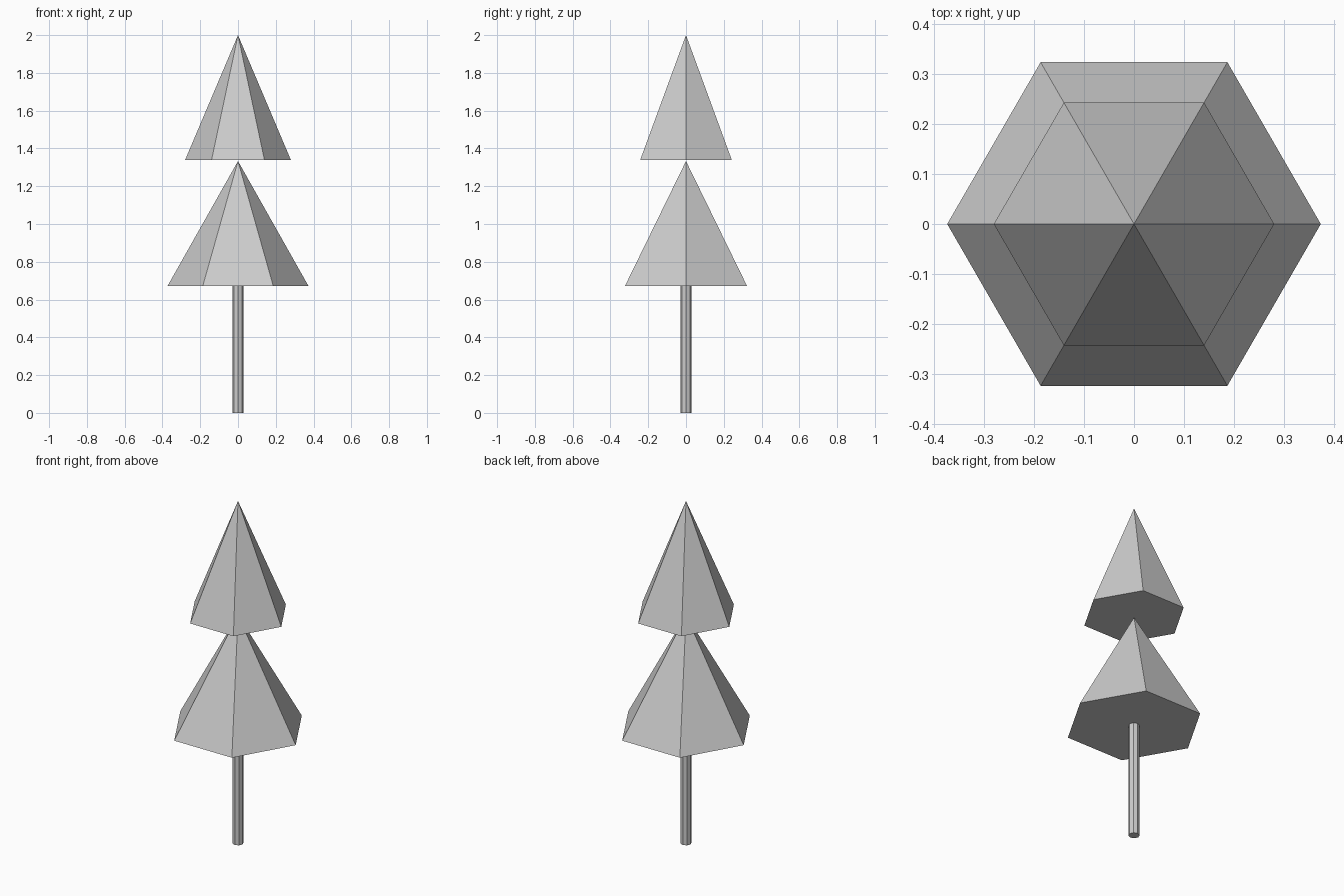
import bpy, bmesh
from math import cos, sin, tau

if "Cube" in bpy.data.objects:
    bpy.data.objects.remove(bpy.data.objects["Cube"])


def ring(bm, sides, radius, z):
    return [bm.verts.new((radius * cos(tau * i / sides), radius * sin(tau * i / sides), z))
            for i in range(sides)]


def finish(bm, name):
    bmesh.ops.recalc_face_normals(bm, faces=bm.faces)
    mesh = bpy.data.meshes.new(name)
    bm.to_mesh(mesh)
    bm.free()
    obj = bpy.data.objects.new(name, mesh)
    bpy.context.collection.objects.link(obj)
    return obj


def pyramid(name, sides, radius, z0, z1):
    bm = bmesh.new()
    base = ring(bm, sides, radius, z0)
    tip = bm.verts.new((0, 0, z1))
    bm.faces.new(base)
    for i in range(sides):
        bm.faces.new((base[i], base[(i + 1) % sides], tip))
    return finish(bm, name)


def prism(name, sides, radius, z0, z1):
    bm = bmesh.new()
    face = bm.faces.new(ring(bm, sides, radius, z0))
    bottom = bmesh.ops.extrude_face_region(bm, geom=[face], use_keep_orig=True)
    for v in bottom["geom"]:
        if isinstance(v, bmesh.types.BMVert):
            v.co.z = z1
    return finish(bm, name)


# Thin trunk
prism("trunk", 8, 0.03, 0.0, 0.672)

# Two hexagonal foliage tiers
pyramid("lower_foliage", 6, 0.373, 0.672, 1.333)
pyramid("upper_foliage", 6, 0.28, 1.339, 2.0)
